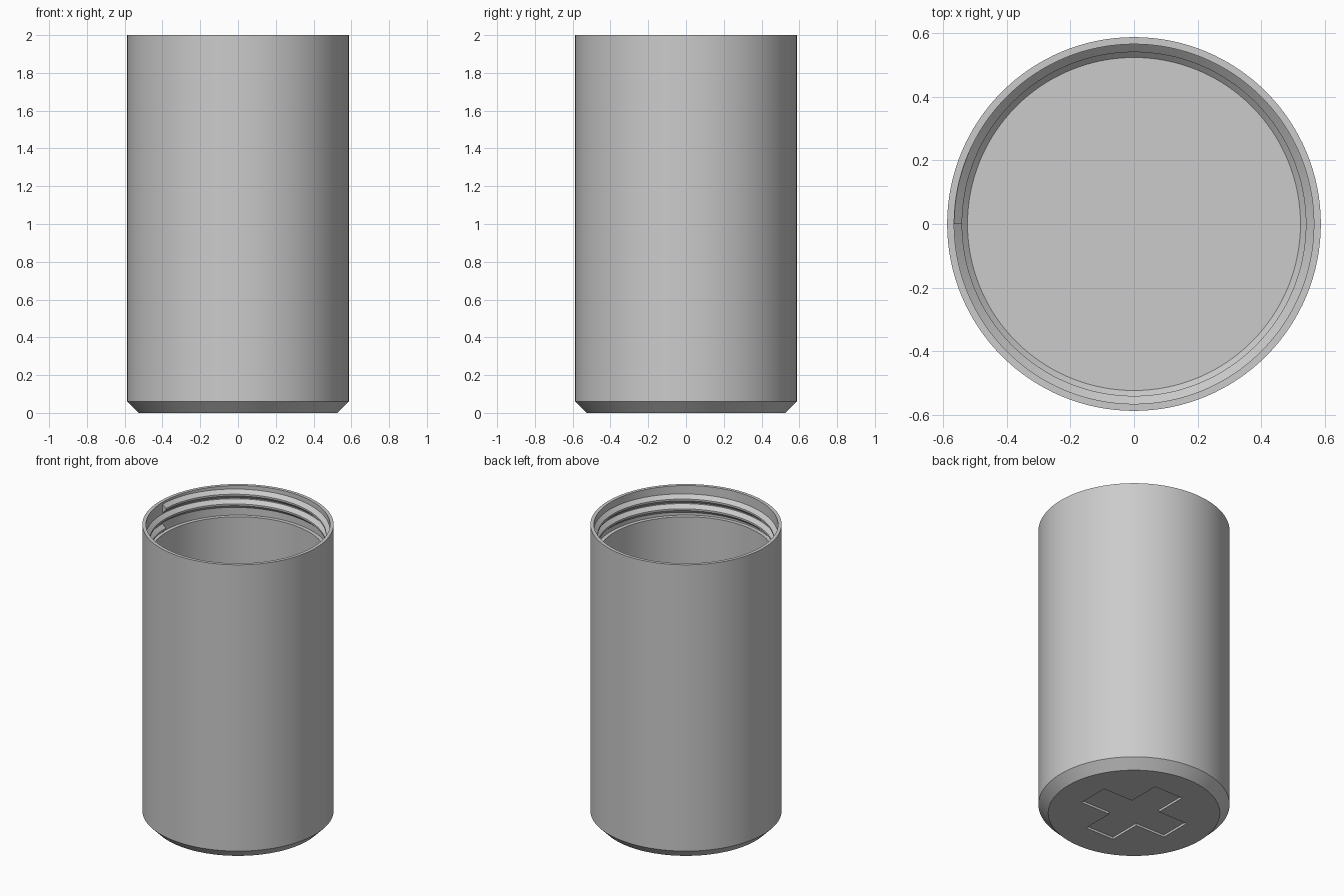
import bpy
import bmesh
import math

if "Cube" in bpy.data.objects:
    bpy.data.objects.remove(bpy.data.objects["Cube"], do_unlink=True)

SEGMENTS = 128
TOP = 2.0
BORE, SOCKET, OUTER = 0.54, 0.565, 0.587

grey = bpy.data.materials.new("plain grey")
grey.use_nodes = True
grey.diffuse_color = (0.6, 0.6, 0.6, 1)
grey.node_tree.nodes["Principled BSDF"].inputs["Base Color"].default_value = (0.6, 0.6, 0.6, 1)


def add_object(name, bm):
    bmesh.ops.recalc_face_normals(bm, faces=bm.faces[:])
    mesh = bpy.data.meshes.new(name)
    bm.to_mesh(mesh)
    bm.free()
    mesh.materials.append(grey)
    obj = bpy.data.objects.new(name, mesh)
    bpy.context.collection.objects.link(obj)
    return obj


def smooth(obj):
    bpy.ops.object.select_all(action="DESELECT")
    obj.select_set(True)
    bpy.context.view_layer.objects.active = obj
    bpy.ops.object.shade_smooth_by_angle(angle=math.radians(30))


def ring_point(bm, r, angle, z):
    return bm.verts.new((r * math.cos(angle), r * math.sin(angle), z))


# Container body: outer wall, threaded socket, bore and floor turned from one profile
profile = [(0.527, 0), (OUTER, 0.06), (OUTER, TOP), (SOCKET, TOP),
           (SOCKET, TOP - 0.2), (BORE, TOP - 0.2), (BORE, 0.077), (0.523, 0.06)]
bm = bmesh.new()
rings = [[ring_point(bm, r, math.tau * i / SEGMENTS, z) for i in range(SEGMENTS)]
         for r, z in profile]
for a, b in zip(rings, rings[1:]):
    for i in range(SEGMENTS):
        j = (i + 1) % SEGMENTS
        bm.faces.new((a[i], a[j], b[j], b[i]))
bm.faces.new(rings[0])
bm.faces.new(rings[-1])
body = add_object("container_body", bm)

# Shallow cross-shaped recess in the underside
w, arm, depth = 0.108, 0.33, 0.015
quarter = [(arm, -w), (arm, w), (w, w)]
bm = bmesh.new()
outline = []
for turn in range(4):
    c, s = [(1, 0), (0, 1), (-1, 0), (0, -1)][turn]
    outline += [bm.verts.new((c * x - s * y, s * x + c * y, -0.05)) for x, y in quarter]
base = bm.faces.new(outline)
extruded = bmesh.ops.extrude_face_region(bm, geom=[base])["geom"]
for v in extruded:
    if isinstance(v, bmesh.types.BMVert):
        v.co.z = depth
cutter = add_object("cross_cutter", bm)
cutter.hide_render = True

cut = body.modifiers.new("cross_recess", "BOOLEAN")
cut.operation = "DIFFERENCE"
cut.solver = "EXACT"
cut.object = cutter
bpy.context.view_layer.objects.active = body
bpy.ops.object.modifier_apply(modifier=cut.name)
bpy.data.objects.remove(cutter, do_unlink=True)
smooth(body)

# Internal screw thread: a trapezoid swept along a two-turn helix
turns, pitch, start_z = 2, 0.066, TOP - 0.175
section = [(SOCKET + 0.005, -0.034), (BORE, -0.006), (BORE, 0.006), (SOCKET + 0.005, 0.034)]
bm = bmesh.new()
steps = turns * SEGMENTS
sweep = []
for i in range(steps + 1):
    t = i / SEGMENTS
    sweep.append([ring_point(bm, r, math.pi + math.tau * t, start_z + pitch * t + dz)
                  for r, dz in section])
for a, b in zip(sweep, sweep[1:]):
    for k in range(4):
        n = (k + 1) % 4
        bm.faces.new((a[k], a[n], b[n], b[k]))
bm.faces.new(sweep[0])
bm.faces.new(sweep[-1])
smooth(add_object("screw_thread", bm))
